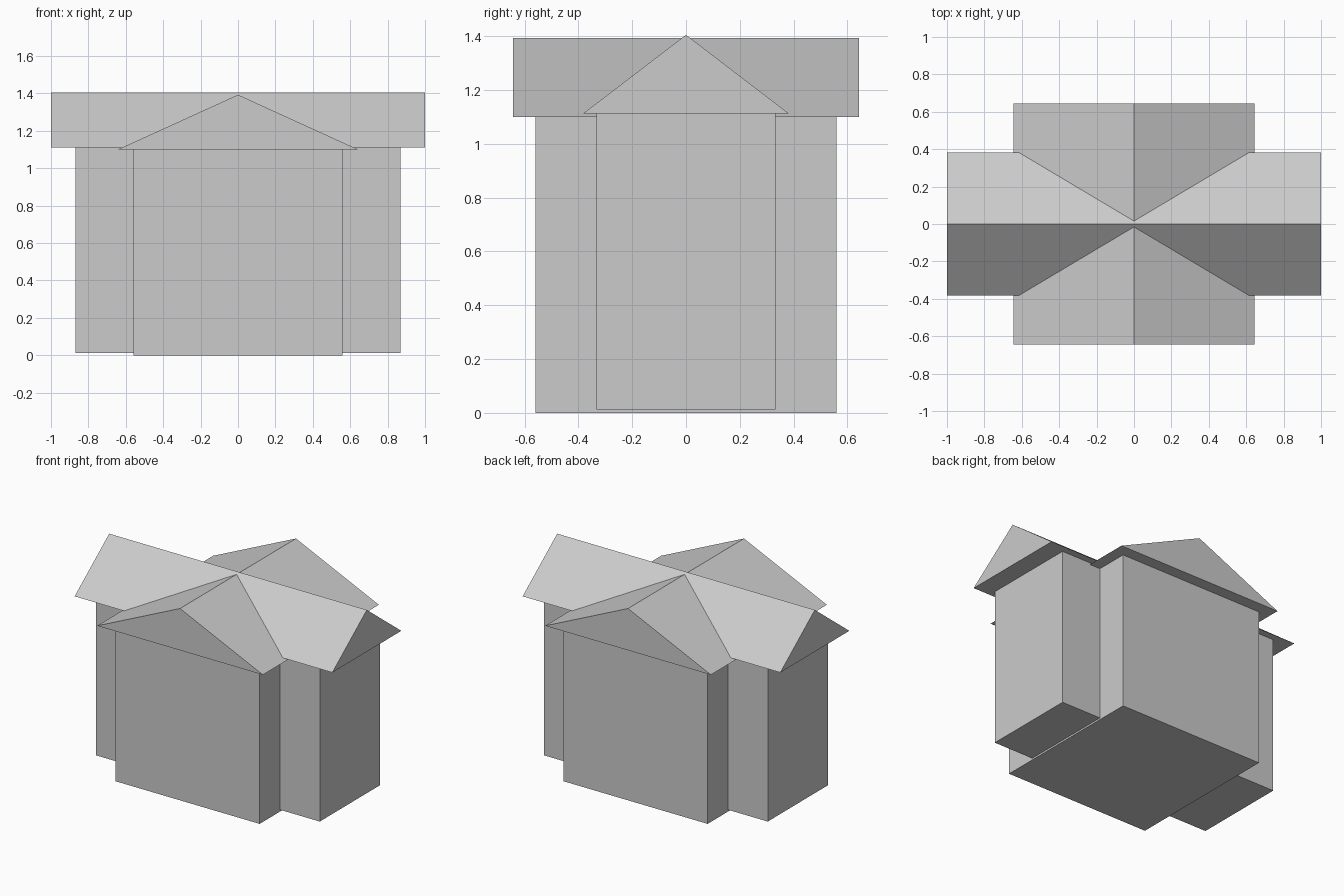
import bpy, bmesh
from math import pi
from mathutils import Matrix

if "Cube" in bpy.data.objects:
    bpy.data.objects.remove(bpy.data.objects["Cube"])


def extrude_profile(name, profile, half_len, along_x=False):
    """Prism from an x/z profile, extruded along y (or turned to run along x)."""
    bm = bmesh.new()
    face = bm.faces.new([bm.verts.new((x, -half_len, z)) for x, z in profile])
    ext = bmesh.ops.extrude_face_region(bm, geom=[face], use_keep_orig=True)
    verts = [v for v in ext["geom"] if isinstance(v, bmesh.types.BMVert)]
    bmesh.ops.translate(bm, verts=verts, vec=(0, 2 * half_len, 0))
    if along_x:
        bmesh.ops.rotate(bm, verts=bm.verts, matrix=Matrix.Rotation(pi / 2, 3, 'Z'))
    bmesh.ops.recalc_face_normals(bm, faces=bm.faces)
    mesh = bpy.data.meshes.new(name)
    bm.to_mesh(mesh)
    bm.free()
    obj = bpy.data.objects.new(name, mesh)
    bpy.context.collection.objects.link(obj)
    return obj


def wing(name, wall_w, wall_l, base, eave, roof_w, roof_l, ridge, along_x):
    # Walls: plain box; roof: closed gable prism overhanging the walls
    extrude_profile(name + "_walls", [(-wall_w, base), (wall_w, base),
                    (wall_w, eave), (-wall_w, eave)], wall_l, along_x)
    extrude_profile(name + "_roof", [(-roof_w, eave), (roof_w, eave),
                    (0, ridge)], roof_l, along_x)


# Square main block, ridge running front to back
wing("main_block", 0.56, 0.56, 0.0, 1.10, 0.643, 0.643, 1.393, False)
# Narrower cross wing, ridge running left to right
wing("cross_wing", 0.333, 0.868, 0.012, 1.112, 0.383, 1.0, 1.405, True)
